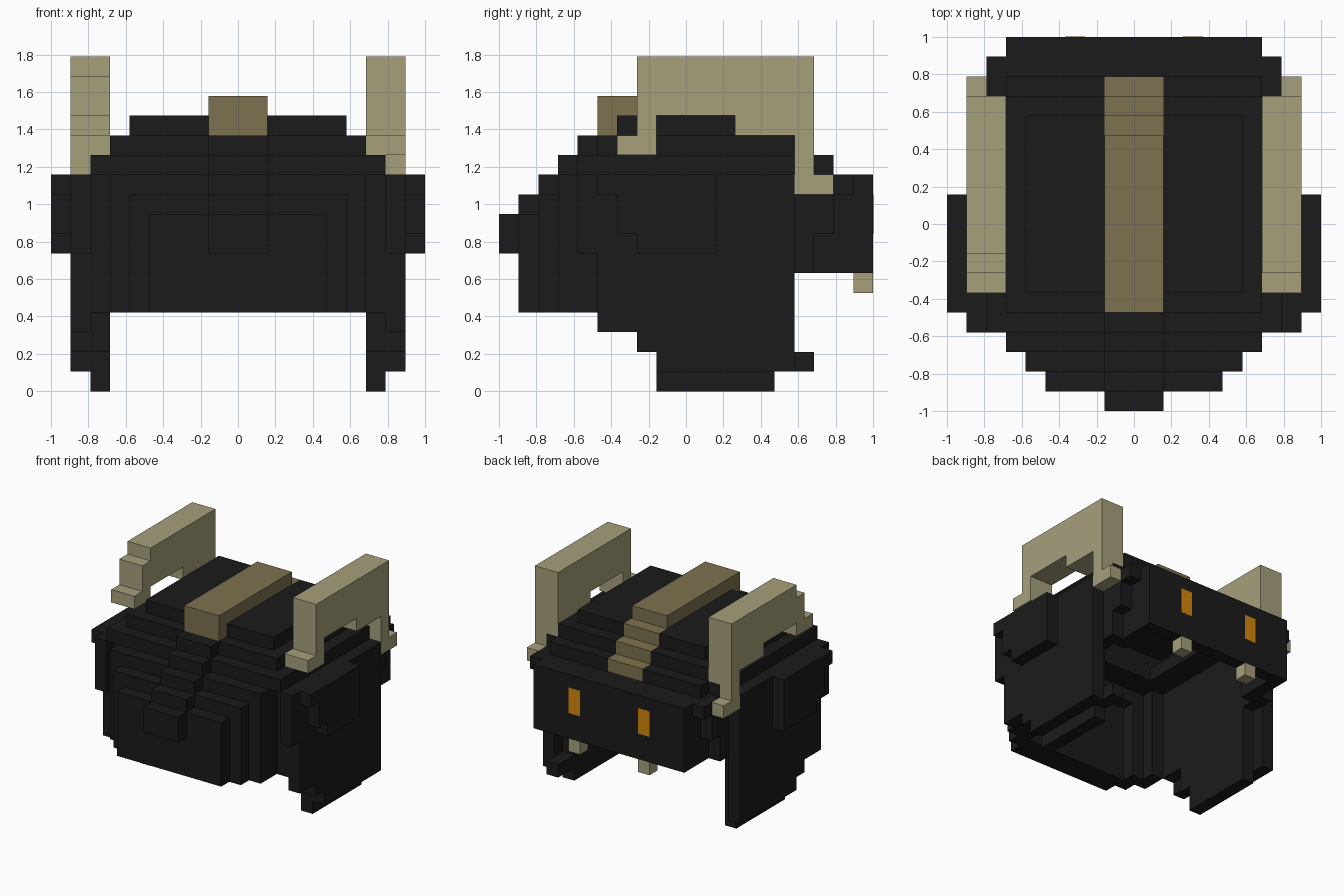
import bpy, bmesh
from mathutils import Vector

if "Cube" in bpy.data.objects:
    bpy.data.objects.remove(bpy.data.objects["Cube"])

U = 2 / 19  # one block


def material(name, rgb):
    m = bpy.data.materials.new(name)
    m.diffuse_color = (*rgb, 1)
    m.use_nodes = True
    m.node_tree.nodes["Principled BSDF"].inputs["Base Color"].default_value = m.diffuse_color
    return m


DARK = material("charcoal", (0.0108, 0.0108, 0.0108))
BONE = material("bone", (0.385, 0.352, 0.2))
BROWN = material("brown", (0.205, 0.166, 0.079))
ORANGE = material("orange", (0.66, 0.235, 0.003))

cells = {}   # block -> part name
looks = {}   # part name -> material


def mirror(boxes):
    return boxes + [(-b[1], -b[0], *b[2:]) for b in boxes]


def part(name, mat, boxes):
    """Fill boxes (x0, x1, y0, y1, z0, z1), measured in blocks."""
    looks[name] = mat
    for b in boxes:
        x0, x1, y0, y1 = (int(v + 9.5) for v in b[:4])
        for x in range(x0, x1):
            for y in range(y0, y1):
                for z in range(b[4], b[5]):
                    cells[x, y, z] = name


def frame(x, y0, y1, z, w):
    """One-block-high rectangular ring, w blocks wide."""
    return [(-x, x, y0, y0 + w, z, z + 1), (-x, x, y1 - w, y1, z, z + 1),
            (-x, w - x, y0, y1, z, z + 1), (x - w, x, y0, y1, z, z + 1)]


def add_object(name, mat, bm):
    mesh = bpy.data.meshes.new(name)
    bm.to_mesh(mesh)
    bm.free()
    mesh.materials.append(mat)
    bpy.context.collection.objects.link(bpy.data.objects.new(name, mesh))


def build(name, mat):
    """Skin the exposed sides of one part's blocks."""
    bm = bmesh.new()
    for c in [k for k, v in cells.items() if v == name]:
        for axis in range(3):
            for s in (-1, 1):
                n = list(c)
                n[axis] += s
                if tuple(n) in cells:
                    continue
                a, b = (axis + 1) % 3, (axis + 2) % 3
                corners = []
                for da, db in ((0, 0), (1, 0), (1, 1), (0, 1))[::s]:
                    p = list(c)
                    p[axis] += s > 0
                    p[a] += da
                    p[b] += db
                    corners.append(bm.verts.new(
                        (Vector(p) - Vector((9.5, 9.5, 0))) * U))
                bm.faces.new(corners)
    bmesh.ops.remove_doubles(bm, verts=bm.verts[:], dist=0.001)
    bmesh.ops.dissolve_limit(bm, angle_limit=0.01, verts=bm.verts[:],
                             edges=bm.edges[:])
    add_object(name, mat, bm)


# Stepped hollow dome
part("dome_roof", DARK, frame(6.5, -5.5, 7.5, 11, 2) + frame(6.5, -4.5, 6.5, 12, 1)
     + [(-5.5, 5.5, -3.5, 5.5, 13, 14)]
     + mirror([(6.5, 7.5, -5.5, 6.5, 11, 12)]))

# Stepped wall at the rounded end, hollow inside
part("rounded_wall", DARK, [
    (-4.5, 4.5, -8.5, -7.5, 4, 9),
    (-5.5, 5.5, -7.5, -6.5, 4, 10),
    (-6.5, 6.5, -6.5, -5.5, 10, 11),
] + mirror([
    (4.5, 6.5, -6.5, -5.5, 4, 10),
    (5.5, 6.5, -5.5, -4.5, 4, 11),
]))

# Cheek plates: inner and outer layers with stepped lower edges
part("inner_cheek_plates", DARK, mirror([
    (6.5, 7.5, -4.5, 4.5, 4, 11),
    (6.5, 7.5, -2.5, 4.5, 2, 4),
    (6.5, 7.5, -1.5, 4.5, 0, 2),
]) + [(6.5, 7.5, 4.5, 6.5, 1, 2)])
part("outer_cheek_plates", DARK, mirror([
    (7.5, 8.5, -5.5, 5.5, 7, 11),
    (7.5, 8.5, -4.5, 5.5, 3, 7),
    (7.5, 8.5, -2.5, 5.5, 2, 3),
    (7.5, 8.5, -1.5, 5.5, 1, 2),
]))

# Raised ear pods
part("ear_pods", DARK, mirror([
    (8.5, 9.5, -4.5, 1.5, 10, 11),
    (8.5, 9.5, -3.5, 1.5, 8, 10),
    (8.5, 9.5, -2.5, 1.5, 7, 8),
]))

# Visor box, open underneath, with stepped temples
part("visor", DARK, [
    (-6.5, 6.5, 8.5, 9.5, 6, 11),
    (-6.5, 6.5, 6.5, 8.5, 10, 11),
] + mirror([(5.5, 6.5, 5.5, 8.5, 6, 11)]))
part("temples", DARK, mirror([
    (6.5, 7.5, 4.5, 6.5, 6, 11),
    (6.5, 7.5, 6.5, 7.5, 8, 11),
    (6.5, 7.5, 7.5, 8.5, 10, 11),
]))

# Tusks under the visor
part("tusks", BONE, mirror([(2.5, 3.5, 8.5, 9.5, 5, 6)]))

# Dark stair ridge up the rounded end
part("ridge_stairs", DARK, [(-1.5, 1.5, -9.5, -8.5, 7, 9)] + [
    (-1.5, 1.5, -8.5 + i, -7.5 + i, 9 + i, 10 + i) for i in range(4)])

# Brown crest with stairs running down to the visor
part("crest", BROWN, [
    (-1.5, 1.5, -4.5, 4.5, 14, 15),
    (-1.5, 1.5, -4.5, -3.5, 13, 14),
] + [(-1.5, 1.5, 4.5 + i, 5.5 + i, 13 - i, 14 - i) for i in range(3)])

# Horns: shared bar and rear leg, different front legs
bar = [
    (6.5, 8.5, -1.5, 6.5, 14, 17),
    (6.5, 8.5, 2.5, 6.5, 13, 14),
    (6.5, 8.5, 5.5, 6.5, 12, 13),
    (7.5, 8.5, 5.5, 6.5, 10, 12),
    (7.5, 8.5, 6.5, 7.5, 10, 11),
]
part("right_horn", BONE, bar + [
    (6.5, 8.5, -2.5, -1.5, 13, 17),
    (6.5, 8.5, -3.5, -1.5, 12, 13),
])
part("left_horn", BONE, mirror(bar)[len(bar):] + [
    (-8.5, -6.5, -2.5, -1.5, 14, 16),
    (-8.5, -6.5, -3.5, -1.5, 13, 14),
])

for part_name, look in looks.items():
    build(part_name, look)

# Eyes: thin plates on the visor
eyes = bmesh.new()
for side in (-1, 1):
    for v in bmesh.ops.create_cube(eyes, size=1)["verts"]:
        v.co = Vector((v.co.x + 3 * side, v.co.y * 0.03 + 9.5, v.co.z * 2 + 9)) * U
add_object("eyes", ORANGE, eyes)
